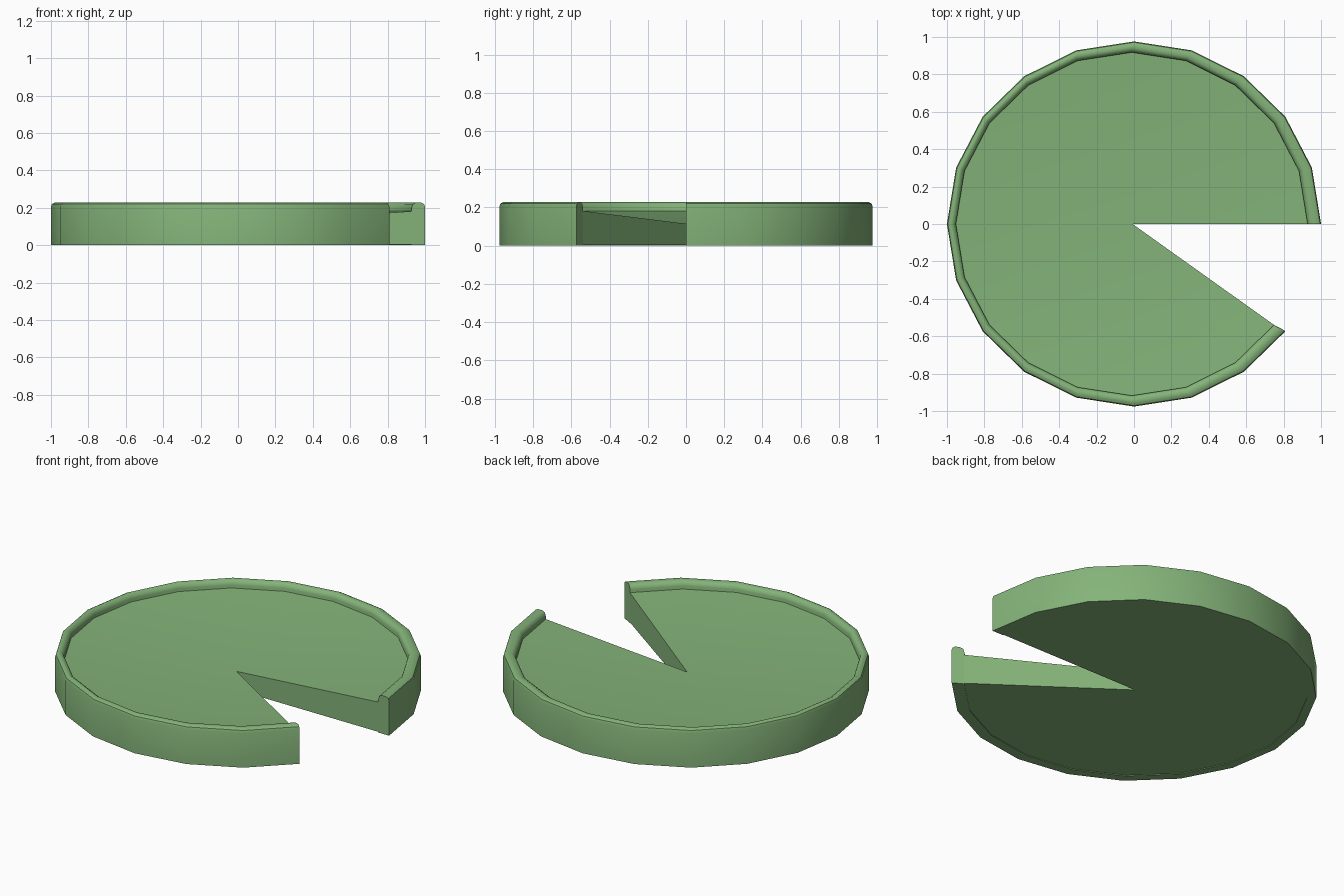
import bpy, bmesh, math

if "Cube" in bpy.data.objects:
    bpy.data.objects.remove(bpy.data.objects["Cube"])

SIDES, CUT = 20, 18          # 20-sided disc with two segments left out
SY = 0.976

green = bpy.data.materials.new("leaf_green")
green.diffuse_color = (0.23, 0.45, 0.19, 1)
green.use_nodes = True
green.node_tree.nodes["Principled BSDF"].inputs["Base Color"].default_value = green.diffuse_color


def point(r, i, z):
    a = 2 * math.pi * i / SIDES
    # inner radii sit very slightly to the left, so the rim is wider on the right
    shift = -0.012 if r < 0.97 else 0.0
    return (r * math.cos(a) + shift, r * SY * math.sin(a), z)


def finish(name, bm):
    bmesh.ops.recalc_face_normals(bm, faces=bm.faces)
    mesh = bpy.data.meshes.new(name)
    bm.to_mesh(mesh)
    bm.free()
    mesh.materials.append(green)
    ob = bpy.data.objects.new(name, mesh)
    bpy.context.collection.objects.link(ob)
    bpy.ops.object.select_all(action='DESELECT')
    ob.select_set(True)
    bpy.context.view_layer.objects.active = ob
    bpy.ops.object.shade_smooth_by_angle(angle=math.radians(40))


# Leaf pad: shallow dished wedge, lowest at the centre
bm = bmesh.new()
c_top = bm.verts.new((-0.008, 0, 0.115))
c_bot = bm.verts.new((-0.008, 0, 0.004))
top = [bm.verts.new(point(0.942, i, 0.182)) for i in range(CUT + 1)]
bot = [bm.verts.new(point(0.942, i, 0.004)) for i in range(CUT + 1)]
for i in range(CUT):
    bm.faces.new((c_top, top[i], top[i + 1]))
    bm.faces.new((c_bot, bot[i + 1], bot[i]))
    bm.faces.new((top[i], bot[i], bot[i + 1], top[i + 1]))
for i in (0, CUT):
    bm.faces.new((c_top, c_bot, bot[i], top[i]))
finish("leaf_pad", bm)

# Raised rim: rounded profile swept around the open arc, capped at both ends
profile = [(1.0, 0.0), (1.0, 0.205), (0.995, 0.22), (0.98, 0.228),
           (0.962, 0.228), (0.946, 0.218), (0.94, 0.2), (0.94, 0.0)]
bm = bmesh.new()
rings = [[bm.verts.new(point(r, i, z)) for r, z in profile] for i in range(CUT + 1)]
n = len(profile)
for a, b in zip(rings, rings[1:]):
    for k in range(n):
        m = (k + 1) % n
        bm.faces.new((a[k], b[k], b[m], a[m]))
bm.faces.new(rings[0])
bm.faces.new(rings[-1])
finish("raised_rim", bm)
